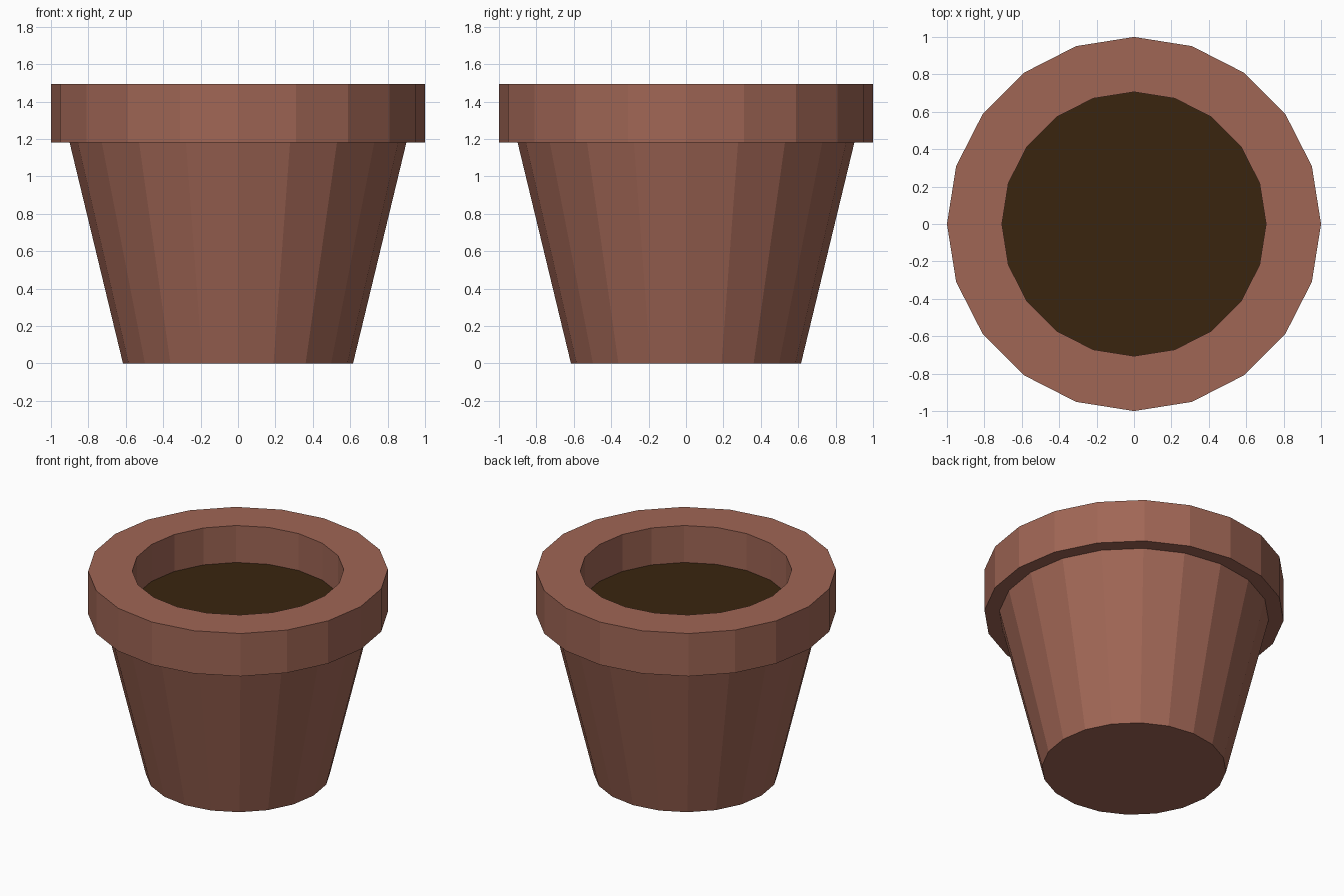
import bpy, bmesh, math

if "Cube" in bpy.data.objects:
    bpy.data.objects.remove(bpy.data.objects["Cube"])

SIDES = 20


def material(name, rgb):
    m = bpy.data.materials.new(name)
    m.diffuse_color = (*rgb, 1.0)
    m.use_nodes = True
    m.node_tree.nodes["Principled BSDF"].inputs["Base Color"].default_value = m.diffuse_color
    return m


def lathe(name, profile, mat, closed=False):
    """Revolve (radius, z) points into a faceted solid, capping the open ends."""
    bm = bmesh.new()
    rings = []
    for r, z in profile:
        rings.append([bm.verts.new((r * math.cos(2 * math.pi * i / SIDES),
                                    r * math.sin(2 * math.pi * i / SIDES), z))
                      for i in range(SIDES)])
    pairs = list(zip(rings, rings[1:]))
    if closed:
        pairs.append((rings[-1], rings[0]))
    for a, b in pairs:
        for i in range(SIDES):
            j = (i + 1) % SIDES
            bm.faces.new((a[i], a[j], b[j], b[i]))
    if not closed:
        bm.faces.new(rings[0][::-1])
        bm.faces.new(rings[-1])
    bmesh.ops.recalc_face_normals(bm, faces=bm.faces)
    mesh = bpy.data.meshes.new(name)
    bm.to_mesh(mesh)
    bm.free()
    mesh.materials.append(mat)
    obj = bpy.data.objects.new(name, mesh)
    bpy.context.collection.objects.link(obj)
    return obj


def disc(name, radius, z, mat):
    """Flat upward-facing disc matching the lathe facets."""
    bm = bmesh.new()
    bm.faces.new([bm.verts.new((radius * math.cos(2 * math.pi * i / SIDES),
                                radius * math.sin(2 * math.pi * i / SIDES), z))
                  for i in range(SIDES)])
    mesh = bpy.data.meshes.new(name)
    bm.to_mesh(mesh)
    bm.free()
    mesh.materials.append(mat)
    obj = bpy.data.objects.new(name, mesh)
    bpy.context.collection.objects.link(obj)
    return obj


terracotta = material("terracotta", (0.352, 0.133, 0.091))
soil_brown = material("dark soil", (0.041, 0.0185, 0.0048))

# Tapered pot with overhanging rim and straight inner wall, closed below the soil
lathe("pot", [(0.615, 0.0), (0.9, 1.18), (1.0, 1.18), (1.0, 1.495),
              (0.706, 1.495), (0.706, 1.215)], terracotta)

# Soil surface filling the opening
disc("soil", 0.706, 1.223, soil_brown)
